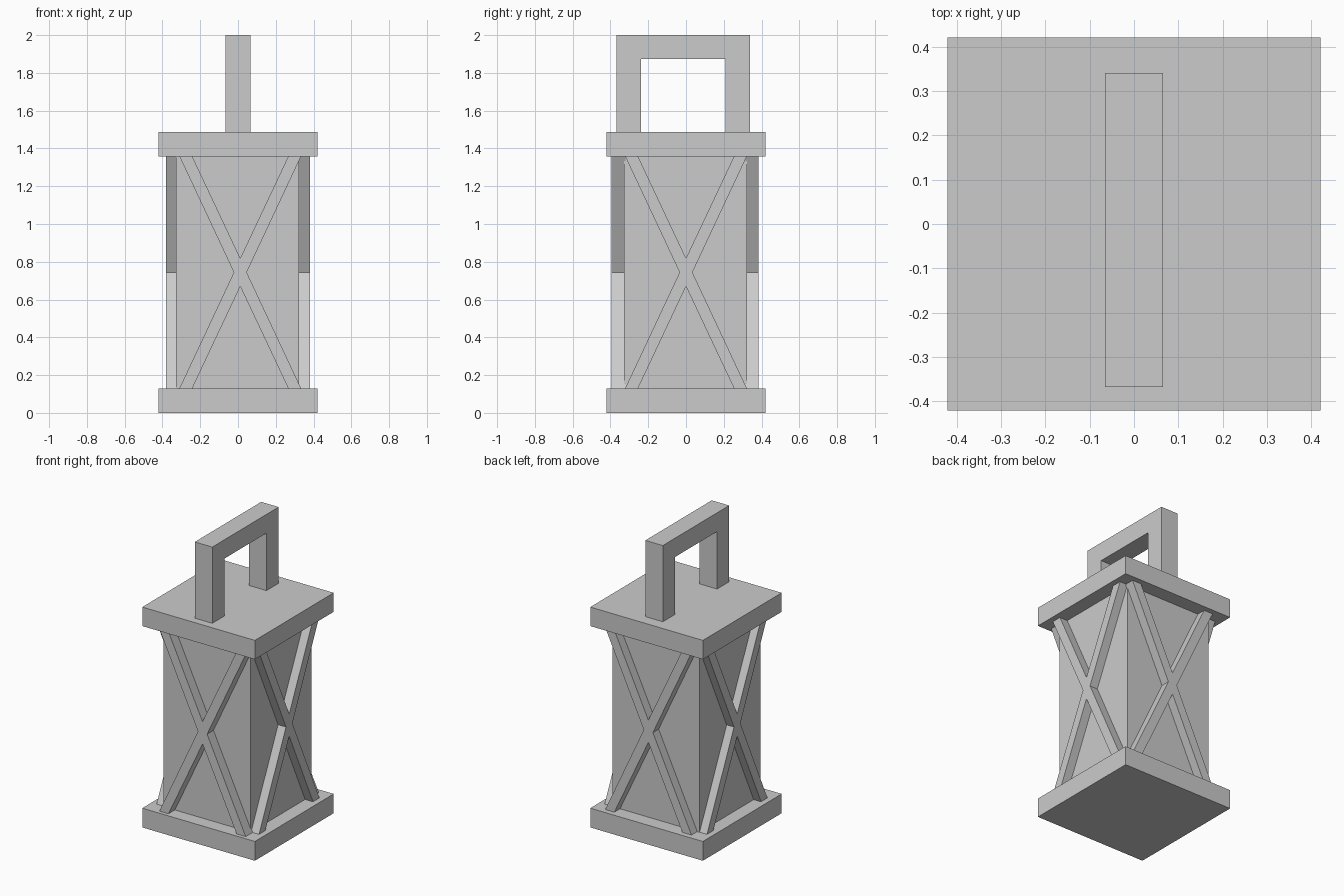
import bpy, bmesh
from mathutils import Matrix, Vector

if "Cube" in bpy.data.objects:
    bpy.data.objects.remove(bpy.data.objects["Cube"])


def prism(name, profile, axis, lo, hi):
    """Extrude a closed (horizontal, z) profile along the x or y axis."""
    place = (lambda h, z: (lo, h, z)) if axis == 'x' else (lambda h, z: (h, lo, z))
    step = Vector((hi - lo, 0, 0)) if axis == 'x' else Vector((0, hi - lo, 0))
    bm = bmesh.new()
    face = bm.faces.new([bm.verts.new(place(h, z)) for h, z in profile])
    ext = bmesh.ops.extrude_face_region(bm, geom=[face], use_keep_orig=True)
    moved = [g for g in ext['geom'] if isinstance(g, bmesh.types.BMVert)]
    bmesh.ops.translate(bm, verts=moved, vec=step)
    bmesh.ops.recalc_face_normals(bm, faces=bm.faces)
    mesh = bpy.data.meshes.new(name)
    bm.to_mesh(mesh)
    bm.free()
    obj = bpy.data.objects.new(name, mesh)
    bpy.context.collection.objects.link(obj)
    return obj


def slab(name, x0, x1, y0, y1, z0, z1):
    return prism(name, [(x0, z0), (x1, z0), (x1, z1), (x0, z1)], 'y', y0, y1)


def cross(c):
    """X-shaped brace outline centred on c, ends cut flat at the plates."""
    z0, z1, zm = BASE_TOP, LID_BOTTOM, (BASE_TOP + LID_BOTTOM) / 2
    outer, inner, waist, notch = 0.322, 0.254, 0.034, 0.075
    return [(c - outer, z0), (c - inner, z0), (c, zm - notch),
            (c + inner, z0), (c + outer, z0), (c + waist, zm),
            (c + outer, z1), (c + inner, z1), (c, zm + notch),
            (c - inner, z1), (c - outer, z1), (c - waist, zm)]


BASE_TOP, LID_BOTTOM, LID_TOP = 0.13, 1.358, 1.486

# Base plate, lantern body and lid
slab("base_plate", -0.42, 0.42, -0.42, 0.42, 0, BASE_TOP)
slab("lantern_body", -0.327, 0.323, -0.327, 0.323, BASE_TOP, LID_BOTTOM)
slab("lid_plate", -0.42, 0.42, -0.42, 0.42, LID_BOTTOM, LID_TOP)

# Crossed braces on the four sides
prism("front_brace", cross(0.012), 'y', -0.395, -0.32)
prism("back_brace", cross(0.012), 'y', 0.316, 0.384)
prism("left_brace", cross(0.0), 'x', -0.382, -0.32)
prism("right_brace", cross(0.0), 'x', 0.316, 0.382)

# Square arch handle
prism("handle", [(-0.367, LID_TOP), (-0.238, LID_TOP), (-0.238, 1.873), (0.21, 1.873),
                 (0.21, LID_TOP), (0.34, LID_TOP), (0.34, 2.0), (-0.367, 2.0)],
      'x', -0.065, 0.065)
